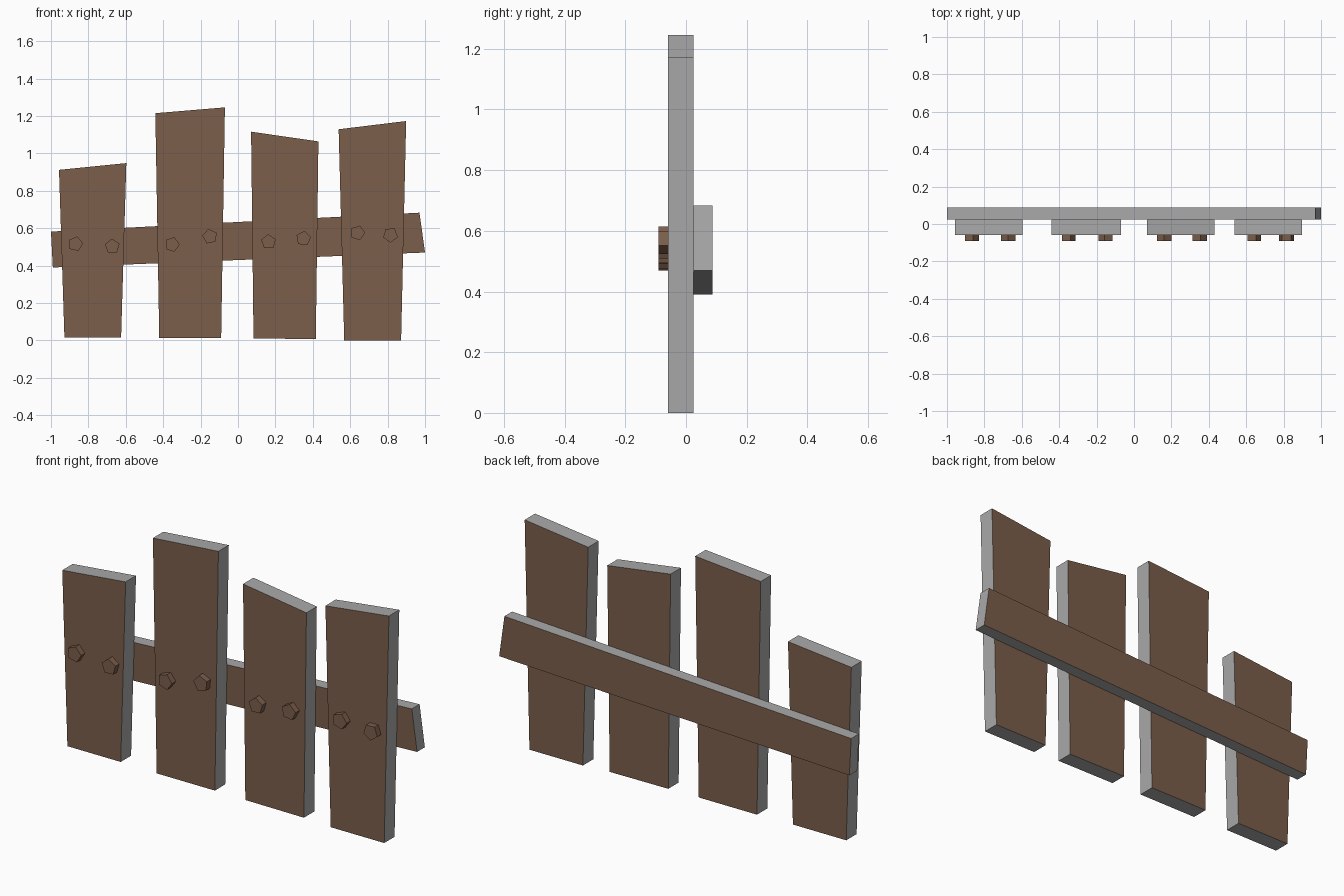
import bpy
import math

if "Cube" in bpy.data.objects:
    bpy.data.objects.remove(bpy.data.objects["Cube"])


def material(name, rgb):
    m = bpy.data.materials.new(name)
    m.diffuse_color = (*rgb, 1.0)
    m.use_nodes = True
    m.node_tree.nodes["Principled BSDF"].inputs["Base Color"].default_value = m.diffuse_color
    return m


brown = material("brown_wood", (0.20, 0.112, 0.07))
grey = material("grey_edge", (0.40, 0.395, 0.40))


def slab(name, outline, y0, y1, mats):
    """Extrude a counter-clockwise (x, z) outline from y0 (front) to y1 (back)."""
    n = len(outline)
    verts = [(x, y0, z) for x, z in outline] + [(x, y1, z) for x, z in outline]
    faces = [tuple(range(n)), tuple(reversed(range(n, 2 * n)))]
    faces += [(i, i + n, (i + 1) % n + n, (i + 1) % n) for i in range(n)]
    mesh = bpy.data.meshes.new(name)
    mesh.from_pydata(verts, [], faces)
    for m in mats:
        mesh.materials.append(m)
    # broad faces use the first material, cut edges the last
    for p in mesh.polygons:
        p.material_index = 0 if abs(p.normal.y) > 0.5 else len(mats) - 1
    ob = bpy.data.objects.new(name, mesh)
    bpy.context.collection.objects.link(ob)
    return ob


# Upright boards, tapered with slanted tops
boards = [
    [(-0.928, 0.016), (-0.625, 0.016), (-0.597, 0.948), (-0.957, 0.912)],
    [(-0.421, 0.012), (-0.09, 0.012), (-0.07, 1.246), (-0.442, 1.215)],
    [(0.083, 0.01), (0.416, 0.008), (0.43, 1.064), (0.07, 1.116)],
    [(0.568, 0.0), (0.872, 0.0), (0.899, 1.173), (0.538, 1.129)],
]
for i, outline in enumerate(boards):
    slab(f"upright_board_{i + 1}", outline, -0.059, 0.025, [brown, grey])

# Tilted cross rail behind the boards
slab("cross_rail", [(-0.99, 0.39), (1.0, 0.47), (0.97, 0.683), (-1.0, 0.582)],
     0.025, 0.088, [brown, grey])

# Five-sided nail heads: x, z, rotation in degrees
nails = [(-0.869, 0.516, 5), (-0.672, 0.503, 20), (-0.353, 0.513, 0),
         (-0.15, 0.556, 30), (0.163, 0.527, 20), (0.35, 0.545, 10),
         (0.639, 0.575, 0), (0.815, 0.564, 55)]
for i, (x, z, rot) in enumerate(nails):
    ring = [math.radians(rot + 72 * k) for k in range(5)]
    slab(f"nail_head_{i + 1}",
         [(x + 0.041 * math.cos(a), z + 0.041 * math.sin(a)) for a in ring],
         -0.09, -0.059, [brown])
